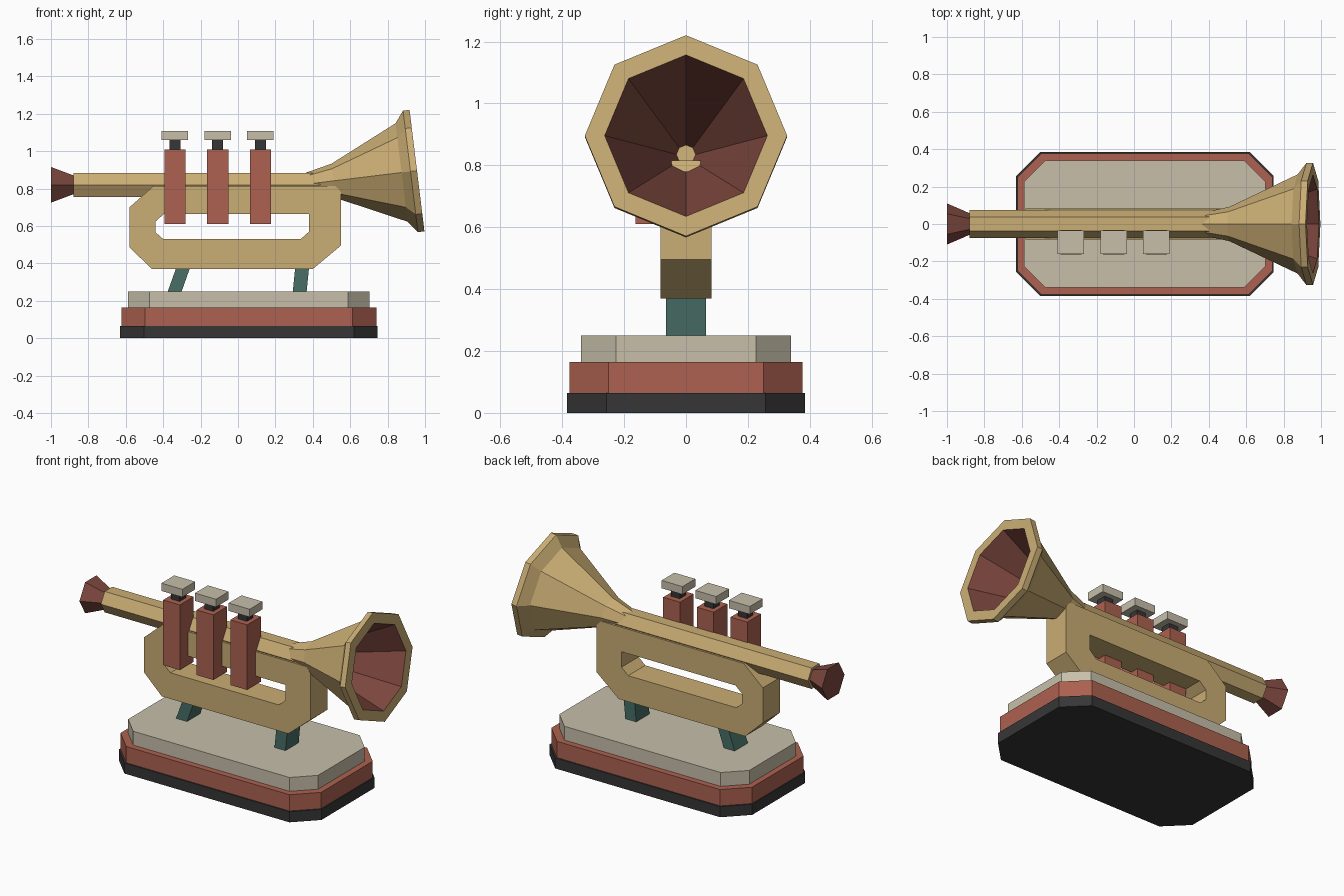
import bpy, bmesh, math

cube = bpy.data.objects.get("Cube")
if cube:
    bpy.data.objects.remove(cube, do_unlink=True)


def material(name, rgb):
    lin = [((c / 255 + 0.055) / 1.055) ** 2.4 for c in rgb] + [1]
    m = bpy.data.materials.new(name)
    m.use_nodes = True
    m.diffuse_color = lin
    m.node_tree.nodes["Principled BSDF"].inputs["Base Color"].default_value = lin
    return m


GOLD = material("brass gold", (202, 173, 116))
RED = material("brick red", (172, 97, 80))
CREAM = material("stone cream", (199, 191, 170))
DARK = material("charcoal", (54, 54, 55))
TEAL = material("dull teal", (72, 110, 102))
MAROON = material("dark maroon", (124, 71, 62))


def finish(name, bm, *mats):
    bmesh.ops.recalc_face_normals(bm, faces=bm.faces)
    mesh = bpy.data.meshes.new(name)
    bm.to_mesh(mesh)
    bm.free()
    for m in mats:
        mesh.materials.append(m)
    obj = bpy.data.objects.new(name, mesh)
    bpy.context.collection.objects.link(obj)
    return obj


def prism(name, near, far, mat):
    """Solid between two matching outlines."""
    bm = bmesh.new()
    a = [bm.verts.new(p) for p in near]
    b = [bm.verts.new(p) for p in far]
    n = len(a)
    bm.faces.new(a)
    bm.faces.new(b)
    for i in range(n):
        j = (i + 1) % n
        bm.faces.new((a[i], a[j], b[j], b[i]))
    return finish(name, bm, mat)


def box(name, x, y, z0, z1, wx, wy, mat):
    pts = [(x + sx * wx / 2, y + sy * wy / 2)
           for sx, sy in ((-1, -1), (1, -1), (1, 1), (-1, 1))]
    return prism(name, [(*p, z0) for p in pts], [(*p, z1) for p in pts], mat)


def lathe(name, profile, sides, mats, inner_from=None):
    """Revolve (x, radius) points about the X axis with flat end caps."""
    bm = bmesh.new()
    rings = []
    for x, r in profile:
        angles = [math.tau * i / sides for i in range(sides)]
        rings.append([bm.verts.new((x, r * math.cos(t), r * math.sin(t))) for t in angles])
    bm.faces.new(rings[0])
    bm.faces.new(rings[-1])
    for k in range(len(rings) - 1):
        a, b = rings[k], rings[k + 1]
        for i in range(sides):
            j = (i + 1) % sides
            f = bm.faces.new((a[i], a[j], b[j], b[i]))
            if inner_from is not None and k >= inner_from:
                f.material_index = 1
    return finish(name, bm, *mats)


# Stepped plinth with cut corners
def slab(name, x0, x1, y, cut, z0, z1, mat):
    pts = [(x0, -y + cut), (x0 + cut, -y), (x1 - cut, -y), (x1, -y + cut),
           (x1, y - cut), (x1 - cut, y), (x0 + cut, y), (x0, y - cut)]
    prism(name, [(*p, z0) for p in pts], [(*p, z1) for p in pts], mat)


slab("base_bottom", -0.63, 0.747, 0.385, 0.128, 0, 0.065, DARK)
slab("base_middle", -0.623, 0.74, 0.377, 0.127, 0.065, 0.165, RED)
slab("base_top", -0.588, 0.702, 0.34, 0.114, 0.165, 0.25, CREAM)

# Leaning supports
for name, low, high in (("rear_support", -0.342, -0.285), ("front_support", 0.329, 0.345)):
    outline = [(low - 0.037, 0.24), (low + 0.037, 0.24),
               (high + 0.037, 0.40), (high - 0.037, 0.40)]
    prism(name, [(x, -0.064, z) for x, z in outline],
          [(x, 0.064, z) for x, z in outline], TEAL)

# Looped tubing block, an angular ring
outer = [(-0.46, 0.37), (0.40, 0.37), (0.55, 0.495), (0.55, 0.78),
         (0.525, 0.815), (-0.45, 0.815), (-0.58, 0.70), (-0.58, 0.485)]
inner = [(-0.40, 0.53), (0.335, 0.53), (0.38, 0.57), (0.38, 0.62),
         (0.38, 0.665), (-0.395, 0.665), (-0.44, 0.625), (-0.44, 0.565)]
bm = bmesh.new()
loops = [[bm.verts.new((x, y, z)) for x, z in path]
         for path, y in ((outer, -0.083), (outer, 0.083), (inner, 0.083), (inner, -0.083))]
for k in range(4):
    a, b = loops[k], loops[(k + 1) % 4]
    for i in range(8):
        j = (i + 1) % 8
        bm.faces.new((a[i], a[j], b[j], b[i]))
finish("tubing_loop", bm, GOLD)

# Lead pipe and mouthpiece
pipe = lathe("lead_pipe", [(-0.88, 0.074), (0.44, 0.074)], 6, [GOLD])
mouth = lathe("mouthpiece", [(-1.0, 0.11), (-0.875, 0.056)], 6, [MAROON])
for part in (pipe, mouth):
    part.location.z = 0.82

# Flared bell, tipped slightly upward, with a hollow inside
bell = lathe("bell", [(-0.605, 0.058), (-0.45, 0.092), (-0.083, 0.265), (-0.035, 0.327),
                      (0, 0.327), (0, 0.263), (-0.50, 0.031)], 8, [GOLD, MAROON], 5)
bell.location = (0.957, 0, 0.896)
bell.rotation_euler.y = -0.122

# Three valves
for i, x in enumerate((-0.337, -0.109, 0.12), 1):
    box(f"valve_{i}", x, -0.098, 0.61, 1.01, 0.114, 0.132, RED)
    box(f"valve_stem_{i}", x, -0.098, 1.01, 1.06, 0.06, 0.06, DARK)
    box(f"valve_cap_{i}", x, -0.098, 1.06, 1.108, 0.142, 0.124, CREAM)
